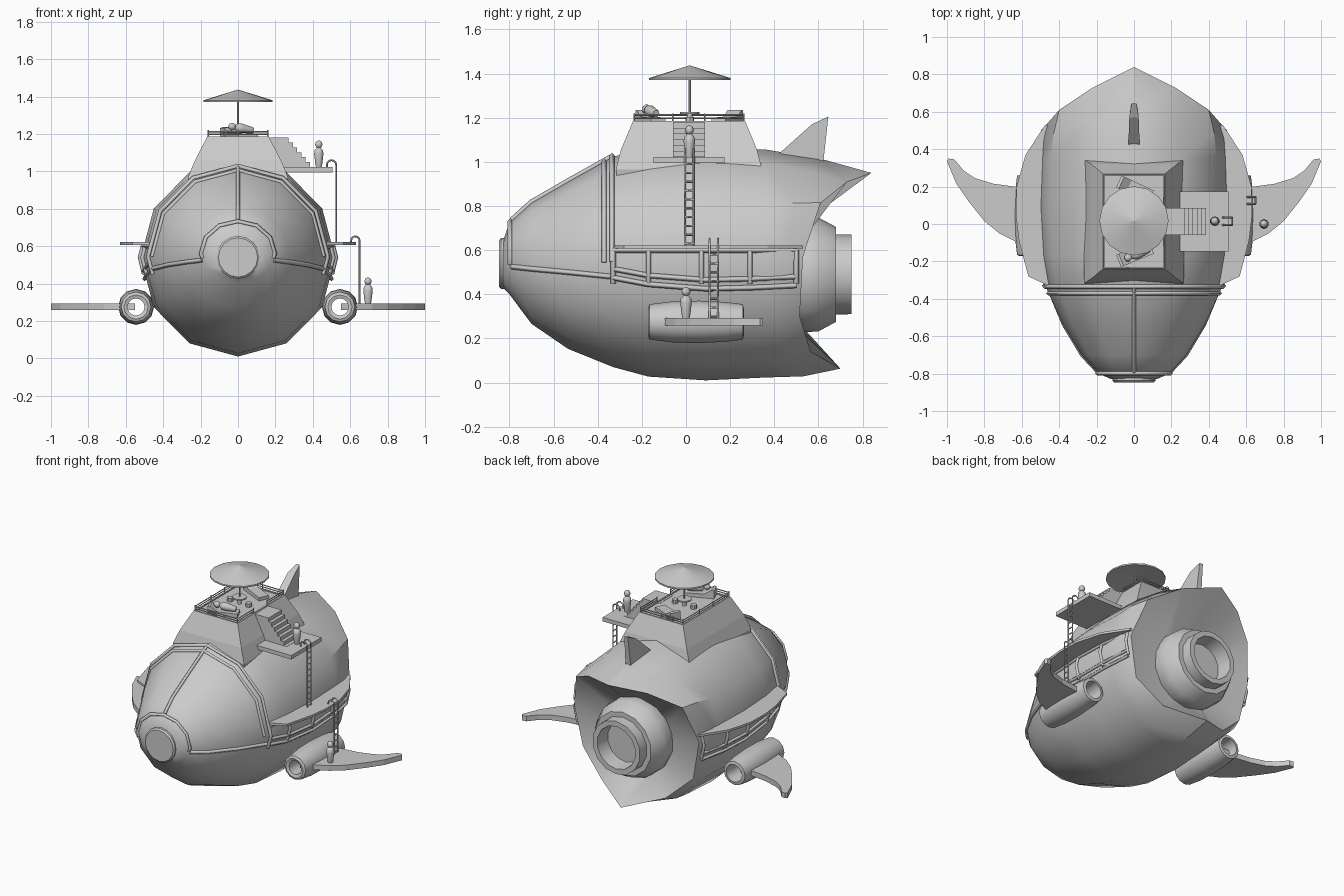
import bpy, bmesh, math
from mathutils import Vector, Matrix

if "Cube" in bpy.data.objects:
    bpy.data.objects.remove(bpy.data.objects["Cube"])


def mesh(name, verts, faces, smooth=0):
    bm = bmesh.new()
    vs = [bm.verts.new(v) for v in verts]
    for f in faces:
        bm.faces.new([vs[i] for i in f])
    bmesh.ops.remove_doubles(bm, verts=bm.verts, dist=1e-5)
    bmesh.ops.recalc_face_normals(bm, faces=bm.faces)
    me = bpy.data.meshes.new(name)
    bm.to_mesh(me)
    bm.free()
    ob = bpy.data.objects.new(name, me)
    bpy.context.collection.objects.link(ob)
    if smooth:
        bpy.ops.object.select_all(action='DESELECT')
        ob.select_set(True)
        bpy.context.view_layer.objects.active = ob
        bpy.ops.object.shade_smooth_by_angle(angle=math.radians(smooth))
    return ob


def loft(name, rings, caps=True, smooth=0):
    n = len(rings[0])
    verts = [v for r in rings for v in r]
    faces = [(i*n + j, i*n + (j+1) % n, (i+1)*n + (j+1) % n, (i+1)*n + j)
             for i in range(len(rings)-1) for j in range(n)]
    if caps:
        faces += [tuple(range(n)), tuple(range(len(verts)-n, len(verts)))]
    return mesh(name, verts, faces, smooth)


def lathe(name, prof, center, axis, n=12, caps=True, smooth=35):
    """prof: (radius, position along axis), axis 'y' or 'z'."""
    rings = []
    for r, t in prof:
        ring = []
        for j in range(n):
            a = 2*math.pi*j/n
            u, v = r*math.sin(a), r*math.cos(a)
            ring.append(Vector(center) + Vector((u, t, v) if axis == 'y' else (u, v, t)))
        rings.append(ring)
    return loft(name, rings, caps, smooth)


def prism(name, outline, axis, lo, hi):
    """Extrude a 2D outline along x, y or z."""
    put = {'x': lambda a, b, t: (t, a, b), 'y': lambda a, b, t: (a, t, b), 'z': lambda a, b, t: (a, b, t)}[axis]
    return loft(name, [[put(a, b, t) for a, b in outline] for t in (lo, hi)])


def box(name, x0, x1, y0, y1, z0, z1):
    return prism(name, [(x0, y0), (x1, y0), (x1, y1), (x0, y1)], 'z', z0, z1)


def rods(name, paths, r, res=0):
    cu = bpy.data.curves.new(name, 'CURVE')
    cu.dimensions, cu.bevel_depth, cu.bevel_resolution, cu.use_fill_caps = '3D', r, res, True
    for p in paths:
        s = cu.splines.new('POLY')
        s.points.add(len(p)-1)
        for q, c in zip(s.points, p):
            q.co = (*c, 1)
    ob = bpy.data.objects.new(name, cu)
    bpy.context.collection.objects.link(ob)
    bpy.ops.object.select_all(action='DESELECT')
    ob.select_set(True)
    bpy.context.view_layer.objects.active = ob
    bpy.ops.object.convert(target='MESH')


# Hull stations: y, half width, top z, bottom z
ST = [(-.83, .12, .64, .43), (-.80, .19, .725, .40), (-.70, .28, .815, .266), (-.535, .38, .91, .153),
      (-.33, .475, 1.025, .07), (-.17, .505, 1.05, .027), (.09, .52, 1.065, .01), (.36, .51, 1.056, .023)]
END = (.53, .475, 1.03, .035)


def station(y):
    L = ST + [END]
    for a, b in zip(L, L[1:]):
        if y <= b[0]:
            t = (y-a[0])/(b[0]-a[0])
            return [p+(q-p)*t for p, q in zip(a, b)]
    return END


def S(y, k, off=0):
    """Point on the twelve-sided hull, k counts 30 degree steps from the top."""
    _, w, t, b = station(y)
    def v(i):
        a = math.radians(30*i)
        return Vector(((w+off)*math.sin(a), y, (t+b)/2 + ((t-b)/2+off)*math.cos(a)))
    i = math.floor(k)
    return v(i).lerp(v(i+1), k-i)


def at_z(y, z, s=1, off=0):
    _, w, t, b = station(y)
    return Vector((s*(w*(1 - .268*abs(z-(t+b)/2)/((t-b)/2)) + off), y, z))


# Hull with pointed, swept rear rim and concave rear wall
rim = [(0, .84, .95), (.22, .73, .91), (.40, .61, .815), (.47, .53, .57),
       (.415, .515, .30), (.24, .565, .14), (0, .70, .063)]
rim = [Vector(p) for p in rim + [(-x, y, z) for x, y, z in rim[5:0:-1]]]
rings = [[S(s[0], k) for k in range(12)] for s in ST]
mid = []
for a, b in zip(rings[-1], rim):
    m = (a+b)/2
    mid.append(Vector((m.x*1.02, m.y, .54+(m.z-.54)*1.03)))
back = [(.24*math.sin(k*math.pi/6), .50, .49+.24*math.cos(k*math.pi/6)) for k in range(12)]
loft('hull', rings + [mid, rim, back], smooth=32)

# Nose disc, rear nozzle
lathe('nose_disc', [(.115, -.80), (.115, -.838), (.105, -.847)], (0, 0, .54), 'y', 16)
lathe('rear_nozzle', [(.25, .48), (.262, .54), (.258, .60), (.215, .68), (.182, .68), (.18, .75), (.145, .75),
                      (.135, .65), (.001, .65)], (0, 0, .49), 'y', 14)

# Canopy frame
low = [(-.79, .525), (-.70, .515), (-.535, .50), (-.34, .48)]
paths = [[S(y, 0, .003) for y in (-.79, -.70, -.535, -.33)],
         [S(-.335, k, .006) for k in range(-3, 4)],
         [S(-.37, k, .002) for k in range(-3, 4)],
         [S(-.797, k, .004) for k in (-3.3, -3, -2, -1, 0, 1, 2, 3, 3.3)]]
paths += [[at_z(y, z, s, .003) for y, z in low] for s in (-1, 1)]
rods('canopy_frame', paths, .012)

# Wing outline: outer tip swept back
wing = [(.55, -.12), (.62, -.10), (.72, -.05), (.80, .015), (.88, .115), (.95, .215), (1, .335), (.99, .35),
        (.96, .345), (.91, .285), (.85, .245), (.75, .215), (.64, .20), (.55, .20)]
awning = [(.45, -.33), (.48, -.32), (.565, -.28), (.615, -.09), (.632, .05), (.628, .20), (.58, .37), (.475, .53), (.42, .53)]
for s, side in ((1, 'right'), (-1, 'left')):
    prism(side + '_wing', [(s*x, y) for x, y in wing], 'z', .258, .293)
    prism(side + '_awning', [(s*x, y) for x, y in awning], 'z', .607, .622)
    # Side window frames
    ys = (-.33, -.17, .09, .30, .50)
    zb = (.475, .445, .425, .43, .44)
    fr = [[at_z(y, z, s, .01) for y, z in zip(ys, zb)],
          [at_z(y, z+.04, s, .004) for y, z in zip(ys, zb)],
          [at_z(y, .60, s, .006) for y in ys]]
    fr += [[at_z(y, .45, s, .006), at_z(y, .54, s, .006), at_z(y, .60, s, .006)]
           for y in (-.33, -.17, .07, .29, .50)]
    rods(side + '_window_frame', fr, .012)
    # Engine pod, open at both ends
    e = [(.046, -.165), (.065, -.172), (.08, -.165), (.093, -.06), (.096, .06), (.09, .18), (.08, .258), (.06, .262),
         (.055, .20), (.046, 0), (.046, -.165)]
    lathe(side + '_engine', e, (s*.545, 0, .275), 'y', 12, False)

# Tail fin
fin = [(.40, 1.0), (.43, 1.045), (.57, 1.17), (.645, 1.205), (.62, .98)]
th = [.03, .03, .025, .013, .02]
loft('tail_fin', [[(s*t, y, z) for (y, z), t in zip(fin, th)] for s in (-1, 1)])

# Deck house with sloped flaring walls and a rim
def rect(xh, y0, y1, z):
    return [(-xh, y0, z), (xh, y0, z), (xh, y1, z), (-xh, y1, z)]


loft('deck_house', [rect(.25, -.30, .32, .85), rect(.268, -.318, .345, .965), rect(.232, -.295, .322, 1.055),
                    rect(.165, -.24, .268, 1.185), rect(.155, -.23, .258, 1.185), rect(.155, -.23, .258, 1.178)])

# Deck railing with a gap for the stairs
X, Y0, Y1 = .16, -.235, .262
rail = [[(X, -.06, z), (X, Y0, z), (-X, Y0, z), (-X, Y1, z), (X, Y1, z), (X, .085, z)] for z in (1.198, 1.212)]
posts = [(x, y) for x in (-X, X) for y in (Y0, -.06, .085, Y1)] + [(0, Y0), (0, Y1)]
rods('deck_railing', rail + [[(x, y, 1.175), (x, y, 1.22)] for x, y in posts], .004)

# Landing and stairs
box('landing', .24, .505, -.148, .175, .995, 1.022)
st = [(.14, 1.0), (.14, 1.18), (.27, 1.18)]
for i in range(6):
    st += [(.27+.023*i, 1.18-.026*(i+1)), (.293+.023*i, 1.18-.026*(i+1))]
prism('stairs', st + [(.40, 1.0)], 'y', -.058, .086)

# Parasol, pole, table and stools
lathe('parasol', [(.001, 1.437), (.185, 1.38), (.185, 1.37), (.001, 1.385)], (0, .017, 0), 'z', 16, False, 25)
lathe('parasol_pole', [(.005, 1.17), (.005, 1.40)], (0, .017, 0), 'z', 8)
lathe('table', [(.012, 1.178), (.012, 1.217), (.045, 1.217), (.045, 1.226)], (0, .017, 0), 'z', 12)
for i, x in enumerate((-.07, .07)):
    lathe(f'stool_{i}', [(.02, 1.178), (.02, 1.203)], (x, .017, 0), 'z', 8)


def person(name, loc, M=Matrix()):
    body = [(.016, 0), (.02, .02), (.026, .07), (.024, .09), (.01, .105)]
    head = [(.001, .10), (.015, .107), (.021, .122), (.015, .137), (.001, .144)]
    for part, p in (('body', body), ('head', head)):
        lathe(name + '_' + part, p, (0, 0, 0), 'z', 10, True, 50).matrix_world = Matrix.Translation(loc) @ M


person('landing_person', (.432, .015, 1.022))
person('wing_person', (.695, 0, .29))

# Loungers with raised backs, one occupied
prof = [(-.10, 1.178), (-.10, 1.232), (-.085, 1.236), (-.04, 1.205), (.09, 1.20), (.09, 1.178)]
for i, (y, ang) in enumerate(((-.16, 22), (.185, -25))):
    R = Matrix.Rotation(math.radians(ang), 4, 'Z')
    prism(f'lounger_{i}', prof, 'y', -.035, .035).matrix_world = Matrix.Translation((.01, y, 0)) @ R
    if i == 0:
        person('resting_person', (.08, -.135, 1.218), R @ Matrix.Rotation(math.radians(-80), 4, 'Y'))

# Hooked ladders
for name, x, xi, y0, y1, z0, z1 in (('upper_ladder', .525, .475, -.005, .035, .61, 1.035),
                                    ('lower_ladder', .65, .605, .107, .145, .28, .63)):
    c, h = (x+xi)/2, (x-xi)/2
    p = [[(x, y, z0)] + [(c+h*math.cos(a*math.pi/6), y, z1+h*math.sin(a*math.pi/6)) for a in range(7)]
         + [(xi, y, z1-.02)] for y in (y0, y1)]
    n = int((z1-z0)/.04)
    p += [[(x, y0, z0+.02+i*.04), (x, y1, z0+.02+i*.04)] for i in range(n)]
    rods(name, p, .005)
